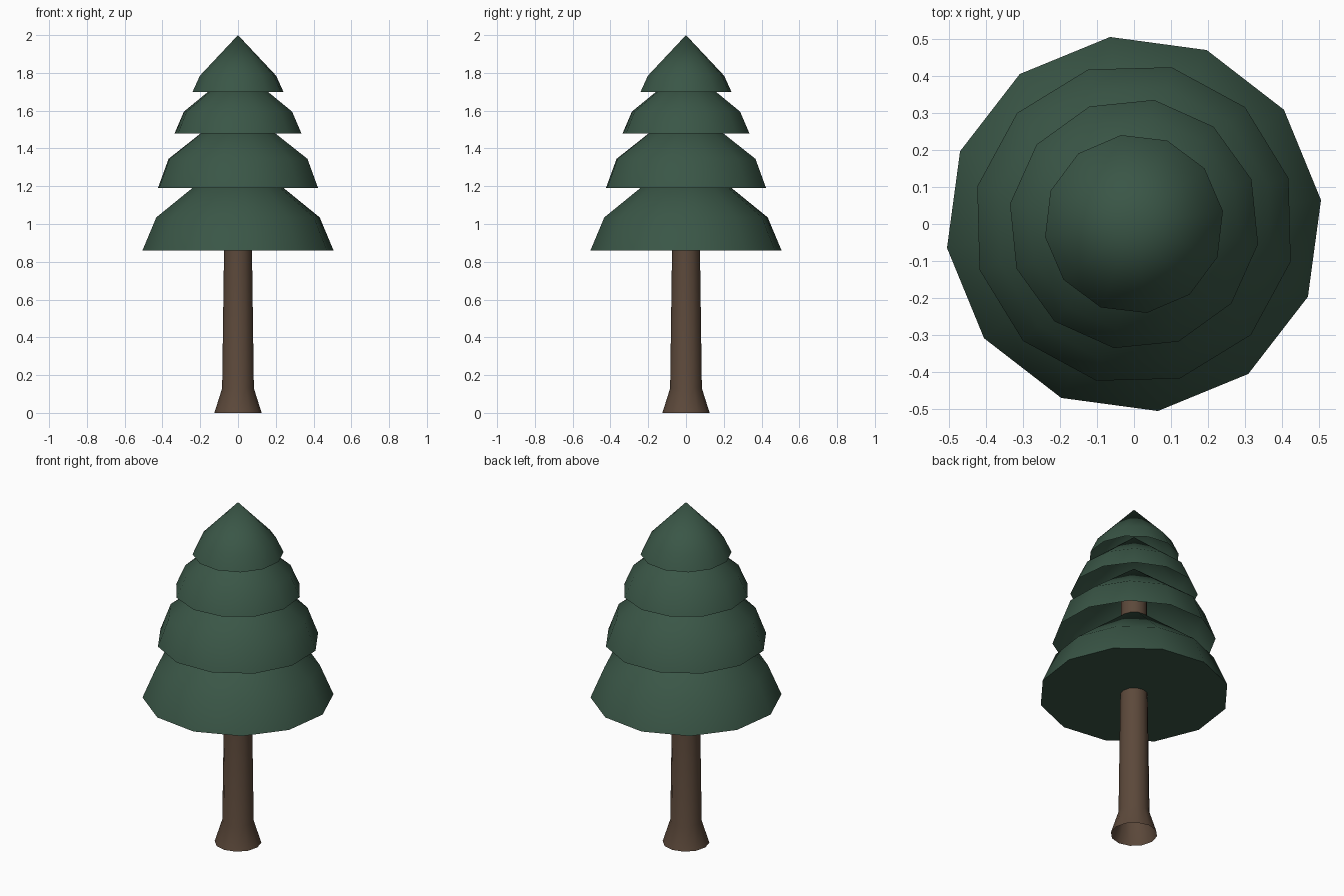
import bpy
import bmesh
from math import cos, sin, radians, tau

cube = bpy.data.objects.get("Cube")
if cube:
    bpy.data.objects.remove(cube, do_unlink=True)

SIDES = 12


def make_material(name, colour):
    mat = bpy.data.materials.new(name)
    mat.use_nodes = True
    mat.diffuse_color = colour
    mat.node_tree.nodes["Principled BSDF"].inputs["Base Color"].default_value = colour
    return mat


def lathe(name, profile, mat, turn=0.0, cap_bottom=False):
    """Spin a (radius, height) profile, listed from bottom to top; radius 0 makes a tip."""
    bm = bmesh.new()
    rings = []
    for r, z in profile:
        if r == 0:
            rings.append([bm.verts.new((0, 0, z))] * SIDES)
        else:
            angles = [radians(turn) + tau * i / SIDES for i in range(SIDES)]
            rings.append([bm.verts.new((r * cos(a), r * sin(a), z)) for a in angles])
    for low, high in zip(rings, rings[1:]):
        for i in range(SIDES):
            j = (i + 1) % SIDES
            corners = [low[i], low[j], high[j], high[i]]
            bm.faces.new(list(dict.fromkeys(corners)))
    if cap_bottom:
        bm.faces.new(rings[0][::-1])
    mesh = bpy.data.meshes.new(name)
    bm.to_mesh(mesh)
    bm.free()
    mesh.materials.append(mat)
    obj = bpy.data.objects.new(name, mesh)
    bpy.context.collection.objects.link(obj)
    bpy.ops.object.select_all(action="DESELECT")
    obj.select_set(True)
    bpy.context.view_layer.objects.active = obj
    bpy.ops.object.shade_smooth_by_angle(angle=radians(35))
    return obj


bark = make_material("bark_brown", (0.107, 0.066, 0.043, 1))
needles = make_material("needle_green", (0.042, 0.093, 0.062, 1))

# Trunk with flared foot, open at the base and running up into the foliage
lathe("trunk", [(0.125, 0), (0.084, 0.13), (0.074, 0.86), (0.07, 1.5)], bark)

# Foliage skirts: rim radius, rim height, shoulder radius, shoulder height, tip height, turn
tiers = {
    "foliage_bottom": (0.51, 0.86, 0.436, 1.035, 1.387, 7.3),
    "foliage_lower": (0.436, 1.19, 0.378, 1.345, 1.636, 16.5),
    "foliage_upper": (0.34, 1.48, 0.29, 1.595, 1.83, 20.8),
    "foliage_top": (0.243, 1.7, 0.204, 1.785, 2.0, 8.3),
}
for name, (rim, z0, shoulder, z1, tip, turn) in tiers.items():
    # Only the lowest skirt is closed underneath
    lathe(name, [(rim, z0), (shoulder, z1), (0, tip)], needles, turn,
          cap_bottom=(name == "foliage_bottom"))
